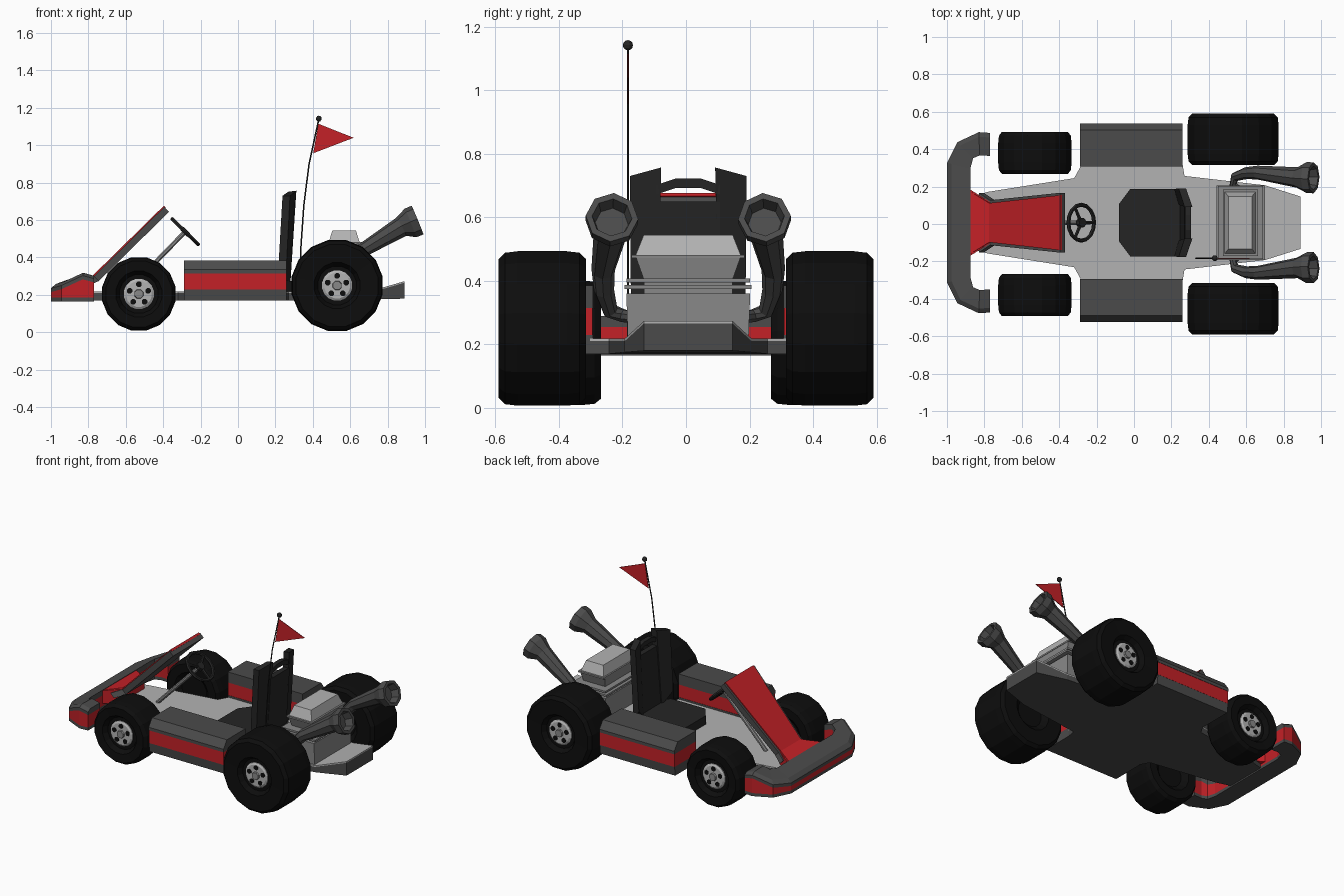
import bpy, bmesh
from math import sin, cos, pi
from mathutils import Vector, Quaternion

if "Cube" in bpy.data.objects:
    bpy.data.objects.remove(bpy.data.objects["Cube"])


def mat(name, r, g, b):
    m = bpy.data.materials.new(name)
    m.diffuse_color = (r, g, b, 1)
    m.use_nodes = True
    m.node_tree.nodes["Principled BSDF"].inputs["Base Color"].default_value = m.diffuse_color
    return m


BLACK = mat("rubber", .004, .004, .004)
COAL = mat("charcoal", .018, .018, .018)
DARK = mat("dark_grey", .07, .07, .07)
MID = mat("mid_grey", .25, .25, .25)
LIGHT = mat("light_grey", .45, .45, .45)
RED = mat("red", .55, .015, .02)


def loft(name, rings, material, mirror=False):
    """Skin a list of equal-length point rings and cap both ends."""
    bm = bmesh.new()
    vr = [[bm.verts.new(p) for p in r] for r in rings]
    n = len(rings[0])
    for a, b in zip(vr, vr[1:]):
        for i in range(n):
            j = (i + 1) % n
            bm.faces.new((a[i], a[j], b[j], b[i]))
    bm.faces.new(vr[0][::-1])
    bm.faces.new(vr[-1])
    bmesh.ops.recalc_face_normals(bm, faces=bm.faces)
    me = bpy.data.meshes.new(name)
    bm.to_mesh(me)
    bm.free()
    me.materials.append(material)
    ob = bpy.data.objects.new(name, me)
    bpy.context.collection.objects.link(ob)
    if mirror:
        m = ob.modifiers.new("mirror", 'MIRROR')
        m.use_axis = (False, True, False)
    return ob


def tube(name, pts, radii, material, n=8, mirror=False):
    """Sweep an n-gon along a path with a radius at each point."""
    pts = [Vector(p) for p in pts]
    q, prev, rings = None, None, []
    for i, p in enumerate(pts):
        d = (pts[min(i + 1, len(pts) - 1)] - pts[max(i - 1, 0)]).normalized()
        if q is None:
            q = d.to_track_quat('Z', 'Y')
        else:
            if d.dot(prev) < 0:
                d = -d
            q = prev.rotation_difference(d) @ q
        prev = d
        rings.append([p + q @ Vector((cos(a), sin(a), 0)) * radii[i]
                      for a in [2 * pi * (k + .5) / n for k in range(n)]])
    return loft(name, rings, material, mirror)


def disc_y(name, x, z, prof, material, n=16):
    """Lathe (y, radius) pairs round an axis along y, mirrored to the other side."""
    rings = [[(x + r * cos(2 * pi * (k + .5) / n), y, z + r * sin(2 * pi * (k + .5) / n))
              for k in range(n)] for y, r in prof]
    return loft(name, rings, material, True)


def slab(name, levels, material):
    """Stack of rectangles (z, x0, x1, half_width)."""
    return loft(name, [[(a, -w, z), (b, -w, z), (b, w, z), (a, w, z)] for z, a, b, w in levels], material)


# Wheels: tyre, rim, hub and five dark holes
def wheel(name, x, z, R, y0, y1):
    disc_y(name + "_wheel_tyre", x, z, [
        (y0 + .03, .09), (y0, .125), (y0, .9 * R), (y0 + .02, .98 * R), (y0 + .06, R), (y1 - .06, R),
        (y1 - .02, .98 * R), (y1, .9 * R), (y1 - .005, .125), (y1 - .035, .105)], BLACK)
    f = y1 - .03
    disc_y(name + "_wheel_rim", x, z, [(f - .02, .082), (f, .082), (f + .008, .07)], LIGHT)
    disc_y(name + "_wheel_hub", x, z, [(f, .028), (f + .02, .024)], MID, 8)
    for k in range(5):
        a = pi / 2 + 2 * pi * k / 5
        disc_y(name + "_wheel_hole", x + .052 * cos(a), z + .052 * sin(a),
               [(f, .016), (f + .011, .016)], BLACK, 8)


wheel("front", -.53, .205, .2, .268, .492)
wheel("rear", .53, .25, .248, .315, .59)

# Floor pan: dark underbody with a light top skin, kicked up at the tail
plan = [(-.87, .14, .17, .21), (-.78, .165, .17, .21), (-.32, .238, .17, .21), (-.28, .31, .17, .21),
        (.26, .31, .17, .21), (.27, .25, .17, .21), (.70, .20, .175, .21), (.89, .14, .18, .265)]
loft("underbody", [[(x, -w, a), (x, w, a), (x, w, b), (x, -w, b)] for x, w, a, b in plan], DARK)
loft("floor_top", [[(x, -w, b), (x, w, b), (x, w, b + .008), (x, -w, b + .008)] for x, w, a, b in plan], LIGHT)

# Side pods: three stacked bands
bands = {"pod_base": ([(.30, .17), (.52, .17), (.527, .23), (.30, .23)], DARK),
         "pod_stripe": ([(.302, .23), (.528, .23), (.528, .315), (.302, .315)], RED),
         "pod_cover": ([(.30, .315), (.53, .315), (.53, .335), (.495, .385), (.30, .385)], DARK)}
for nm, (sec, m) in bands.items():
    loft(nm, [[(x, y, z) for y, z in sec] for x in (-.29, .26)], m, True)

# Front bumper: (outer x, y, z, inner x, y, z) stations, mirrored into one sweep
half = [(-1, .32, .25, -.875, .29, .29), (-.945, .43, .265, -.86, .345, .30),
        (-.83, .484, .318, -.825, .36, .318), (-.77, .48, .302, -.77, .357, .302)]
st = [(a, -b, c, d, -e, f) for a, b, c, d, e, f in half[::-1]] + half


def bumper(name, lo, hi, material, bevel=0):
    rings = []
    for a, b, c, d, e, f in st:
        o, i = Vector((a, b, 0)), Vector((d, e, 0))
        zl = lambda t, h: t if t > .1 else h + t
        m = o.lerp(i, .2)
        rings.append([(a, b, zl(lo, c)), (a, b, zl(hi, c) - bevel), (m.x, m.y, zl(hi, c) * .8 + zl(hi, f) * .2),
                      (d, e, zl(hi, f)), (d, e, zl(lo, f))])
    loft(name, rings, material)


bumper("bumper_base", .165, .185, DARK)
bumper("bumper_body", .185, -.035, RED)
bumper("bumper_cover", -.035, 0, DARK, .015)

# Nose fairing: red lower block, grey shell and red skin rising to the wheel
loft("nose_base", [[(x, -w, .2), (x, w, .2), (x, w, z), (x, -w, z)]
                   for x, w, z in [(-.88, .18, .285), (-.77, .11, .30)]], RED)


def fairing(name, sts, t, material):
    loft(name, [[(x, -w, z), (x, w, z), (x + t, w, z - t), (x + t, -w, z - t)] for x, w, z in sts], material)


fairing("nose_shell", [(-.83, .16, .275), (-.77, .12, .30), (-.395, .16, .67)], .026, DARK)
fairing("nose_skin", [(-.885, .172, .285), (-.775, .105, .305), (-.396, .147, .677)], .01, RED)

# Steering column and three-spoke wheel
hub = Vector((-.282, 0, .538))
axis = Vector((.7, 0, .72)).normalized()
tube("steering_column", [hub - axis * .45, hub], [.013, .013], MID)
bpy.ops.mesh.primitive_torus_add(major_segments=16, minor_segments=6, major_radius=.096, minor_radius=.011,
                                 location=hub, rotation=axis.to_track_quat('Z', 'Y').to_euler())
rim = bpy.context.object
rim.name = "steering_rim"
rim.data.materials.append(COAL)
tube("steering_hub", [hub - axis * .012, hub + axis * .012], [.028, .026], COAL)
down = Vector((.72, 0, -.7)).normalized()
for k in range(3):
    tube("steering_spoke", [hub, hub + Quaternion(axis, 2 * pi * k / 3) @ down * .094], [.011, .009], COAL, 6)

# Seat: octagonal base, wrapped backrest with two wings and a top bar
octo = [(-.08, -.1), (-.02, -.18), (.23, -.18), (.30, -.1), (.30, .1), (.23, .18), (-.02, .18), (-.08, .1)]
loft("seat_base", [[(x, y, z) for x, y in octo] for z in (.215, .275)], COAL)
loft("seat_back", [[(x0, -.1, z), (x0, .1, z), (x0 + .035, .1, z), (x0 + .035, -.1, z)]
                   for x0, z in [(.245, .26), (.27, .65)]], COAL)
loft("seat_wing", [[(.24, .095, .26), (.28, .095, .26), (.255, .18, .28), (.215, .18, .33)],
                   [(.27, .085, .752), (.312, .085, .757), (.278, .184, .73), (.238, .184, .73)]], COAL, True)
loft("seat_top_bar", [[(.275, y, z), (.305, y, z), (.305, y, z + .03), (.275, y, z + .03)]
                      for y, z in [(-.1, .672), (-.04, .692), (.04, .692), (.1, .672)]], COAL)

# Engine: crankcase, cooling fins, tapered air box
slab("engine_block", [(.215, .45, .69, .19), (.36, .45, .69, .195)], MID)
slab("engine_neck", [(.36, .49, .65, .14), (.405, .49, .65, .14), (.475, .475, .66, .165)], MID)
for z, a, b, w in [(.375, .44, .70, .2), (.395, .45, .69, .195)]:
    slab("engine_fin", [(z, a, b, w), (z + .012, a, b, w)], MID)
slab("air_box_lip", [(.472, .475, .662, .178), (.482, .475, .662, .178)], MID)
slab("air_box", [(.482, .485, .65, .165), (.545, .505, .63, .14)], LIGHT)

# Exhaust pipes with flared hollow tips
tip = Vector((.96, .24, .6))
back = Vector((-.92, .02, -.38)).normalized()
tube("exhaust_pipe", [(.57, .17, .285), (.53, .205, .29), (.54, .245, .305), (.60, .265, .37), (.66, .268, .435),
                      tip + back * .095, tip + back * .04, tip, tip, tip + back * .05],
     [.02, .021, .025, .032, .037, .055, .083, .083, .063, .052], DARK, 8, True)

# Whip pole with pennant and ball
tube("flag_pole", [(.33, -.19, .21), (.336, -.19, .45), (.352, -.19, .68), (.38, -.19, .9), (.432, -.19, 1.14)],
     [.004] * 5, COAL, 6)
loft("flag", [[(.43, y, 1.115), (.402, y, .957), (.618, y, 1.04)] for y in (-.192, -.188)], RED)
bpy.ops.mesh.primitive_uv_sphere_add(segments=10, ring_count=6, radius=.016, location=(.432, -.19, 1.142))
ball = bpy.context.object
ball.name = "flag_pole_ball"
ball.data.materials.append(COAL)

# The body sits a touch off the wheel centreline
for ob in bpy.context.collection.objects:
    if "_wheel_" not in ob.name:
        ob.location.y += .007
